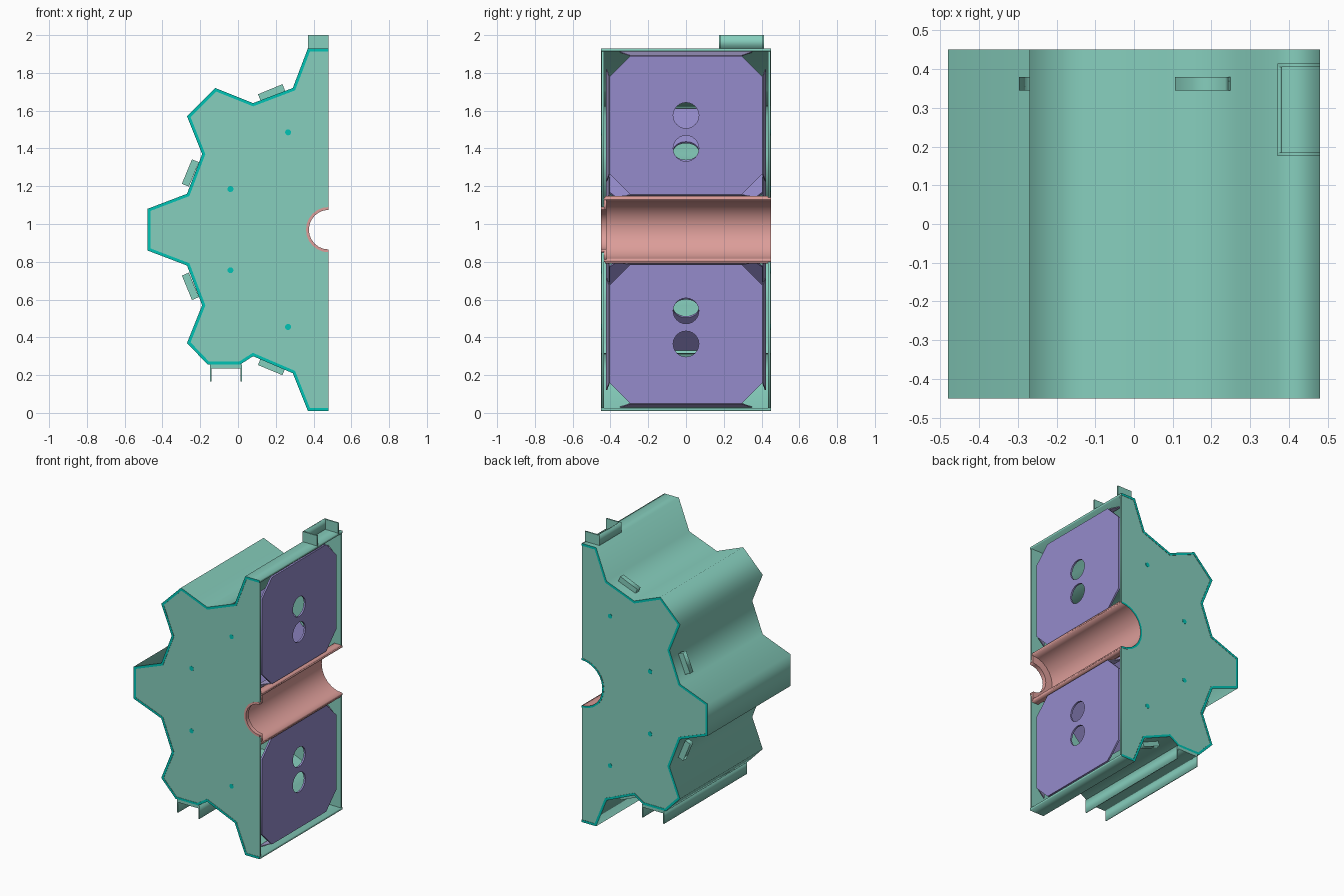
import bpy
from math import sin, cos, pi, radians, hypot
from mathutils import Matrix, Vector

if "Cube" in bpy.data.objects:
    bpy.data.objects.remove(bpy.data.objects["Cube"])

CX, CZ = 0.48, 0.97      # wheel axis
HALF = 0.45              # half width along y
WALL = 0.016


def material(name, rgb):
    m = bpy.data.materials.new(name)
    m.use_nodes = True
    col = (*rgb, 1)
    m.diffuse_color = col
    m.node_tree.nodes["Principled BSDF"].inputs["Base Color"].default_value = col
    return m


green = material("sea green", (0.24, 0.62, 0.51))
teal = material("bright teal", (0.0, 0.55, 0.46))
purple = material("soft purple", (0.30, 0.26, 0.60))
lilac = material("pale lilac", (0.38, 0.34, 0.60))
salmon = material("salmon", (0.72, 0.34, 0.32))


def arc(r, a0, a1, n=12, cx=CX, cz=CZ):
    return [(cx + r * cos(radians(a0 + (a1 - a0) * i / n)),
             cz + r * sin(radians(a0 + (a1 - a0) * i / n))) for i in range(n + 1)]


def slab(name, loops, thick, matrix, mat):
    """Flat plate from an outline and optional hole loops."""
    cu = bpy.data.curves.new(name, "CURVE")
    cu.dimensions, cu.fill_mode, cu.extrude = "2D", "BOTH", thick / 2
    for loop in loops:
        s = cu.splines.new("POLY")
        s.points.add(len(loop) - 1)
        for p, (u, v) in zip(s.points, loop):
            p.co = (u, v, 0, 1)
        s.use_cyclic_u = True
    tmp = bpy.data.objects.new(name + " curve", cu)
    bpy.context.collection.objects.link(tmp)
    dg = bpy.context.evaluated_depsgraph_get()
    me = bpy.data.meshes.new_from_object(tmp.evaluated_get(dg))
    bpy.data.objects.remove(tmp)
    bpy.data.curves.remove(cu)
    me.transform(matrix)
    me.materials.clear()
    me.materials.append(mat)
    ob = bpy.data.objects.new(name, me)
    bpy.context.collection.objects.link(ob)
    return ob


def across(name, loop, y0, y1, mat):
    """Slab drawn in x-z, spanning y0 to y1."""
    m = Matrix.Translation((0, (y0 + y1) / 2, 0)) @ Matrix.Rotation(pi / 2, 4, "X")
    return slab(name, [loop], abs(y1 - y0), m, mat)


def rect(x0, x1, z0, z1):
    return [(x0, z0), (x1, z0), (x1, z1), (x0, z1)]


def paint_ends(ob, mat, rule):
    ob.data.materials.append(mat)
    for p in ob.data.polygons:
        p.material_index = int(abs(p.normal.y) > 0.9 and rule(p.center.y))


def inset(path, d):
    """Offset an open path to its left with mitred corners."""
    out = []
    for i, p in enumerate(path):
        normals = []
        for a, b in ((i - 1, i), (i, i + 1)):
            if a >= 0 and b < len(path):
                dx, dz = path[b][0] - path[a][0], path[b][1] - path[a][1]
                length = hypot(dx, dz)
                normals.append(Vector((-dz / length, dx / length)))
        n = sum(normals, Vector((0, 0))).normalized()
        k = d / n.dot(normals[0])
        out.append((p[0] + n.x * k, p[1] + n.y * k))
    return out


# Toothed outer shell, open on the +x side
outline = [(0.48, 1.93), (0.37, 1.93), (0.29, 1.72), (0.08, 1.64), (-0.12, 1.72),
           (-0.27, 1.57), (-0.19, 1.37), (-0.27, 1.16), (-0.48, 1.08), (-0.48, 0.86),
           (-0.27, 0.78), (-0.19, 0.57), (-0.27, 0.37), (-0.16, 0.255), (0.01, 0.255),
           (0.08, 0.30), (0.29, 0.21), (0.37, 0.01), (0.48, 0.01)]
inner = inset(outline, WALL)
shell = across("outer_shell", outline + inner[::-1], -HALF, HALF, green)
paint_ends(shell, teal, lambda y: True)

# End walls: small bore in front, full bore at the back
for name, s, bore in (("front_wall", -1, 0.12), ("back_wall", 1, 0.17)):
    across(name, inner + arc(bore, 270, 90), s * (HALF - 0.002), s * (HALF - 0.015), green)
    for i, (x, dz) in enumerate([(0.265, 0.515), (-0.04, 0.215),
                                 (-0.04, -0.215), (0.265, -0.515)]):
        spot = arc(0.016, 0, 330, 11, x, CZ + dz)
        across(f"{name}_pin_{i + 1}", spot, s * (HALF - 0.004), s * HALF, teal)

# Half-round hub with a narrower lip in front
hub = across("hub_tube", arc(0.17, 270, 90) + arc(0.157, 90, 270), -0.435, HALF, salmon)
paint_ends(hub, teal, lambda y: y > 0)
across("hub_front_stop", arc(0.17, 270, 90) + arc(0.105, 90, 270), -0.435, -0.42, salmon)
across("hub_front_lip", arc(0.12, 270, 90) + arc(0.105, 90, 270), -HALF, -0.435, salmon)
for s in (-1, 1):
    z = CZ + s * 0.17
    across("hub_edge_strip", rect(0.43, 0.48, z - 0.008, z + 0.008), -0.43, 0.44, salmon)

# Radial divider trays: chamfered plate, two holes, flared flanges
W, R0, R1, C = 0.405, 0.185, 0.92, 0.11
plate = [(-W + C, R0), (W - C, R0), (W, R0 + C), (W, R1 - C),
         (W - C, R1), (-W + C, R1), (-W, R1 - C), (-W, R0 + C)]
holes = [arc(0.068, 0, 345, 23, 0, r) for r in (0.43, 0.605)]


def tray(name, angle, flip):
    a = radians(angle)
    v = Vector((cos(a), 0, sin(a)))
    w = Vector((sin(a), 0, -cos(a))) * flip
    u = v.cross(w)
    m = Matrix((u, v, w)).transposed().to_4x4()
    m.translation = Vector((CX, 0, CZ)) - w * 0.02
    slab(name, [plate] + holes, 0.012, m, purple)
    top, d = -0.006, -0.07
    verts, faces = [], []
    for s in (-1, 1):
        verts += [(s * W, R0 + C, top), (s * W, R1 - C, top),
                  (s * 0.42, R1 - 0.07, d), (s * 0.42, R0 + 0.07, d)]
    for r, r_out in ((R0, R0 - 0.01), (R1, R1 + 0.02)):
        verts += [(-W + C, r, top), (W - C, r, top), (0.35, r_out, d), (-0.35, r_out, d)]
    faces = [tuple(range(i, i + 4)) for i in range(0, len(verts), 4)]
    me = bpy.data.meshes.new(name + "_flanges")
    me.from_pydata([m @ Vector(p) for p in verts], [], faces)
    me.materials.append(lilac)
    ob = bpy.data.objects.new(name + "_flanges", me)
    bpy.context.collection.objects.link(ob)
    thick = ob.modifiers.new("thickness", "SOLIDIFY")
    thick.thickness, thick.offset = 0.005, 0


for name, angle, flip in (("top_tray", 90, 1), ("upper_tray", 135, 1), ("middle_tray", 180, 1),
                          ("lower_tray", 225, -1), ("bottom_tray", 270, -1)):
    tray(name, angle, flip)

# Small latch bars on the valley slopes, mirrored above and below the axis
for x, dz, tilt in ((0.178, 0.725, 22.5), (-0.252, 0.30, 67.5)):
    for s in (-1, 1):
        t = radians(tilt)
        ax, nx = Vector((cos(t), sin(t))), Vector((-sin(t), cos(t)))
        loop = [(x + p.x, CZ + s * (dz + p.y)) for p in
                (ax * i * 0.07 + nx * j * 0.02 for i, j in ((-1, -1), (1, -1), (1, 1), (-1, 1)))]
        across("latch_bar", loop, 0.345, 0.38, green)

# Open inlet collar on top
for s, y in (("front", 0.175), ("back", 0.405)):
    across(f"inlet_{s}_side", rect(0.37, 0.48, 1.925, 2.0), y, y + 0.009, green)
across("inlet_outer_side", rect(0.37, 0.382, 1.925, 2.0), 0.184, 0.405, green)

# Guide channel underneath
across("channel_base", rect(-0.145, 0.018, 0.236, 0.256), -HALF, HALF, green)
for x in (-0.148, 0.014):
    across("channel_rail", rect(x, x + 0.007, 0.165, 0.256), -HALF, HALF, green)
